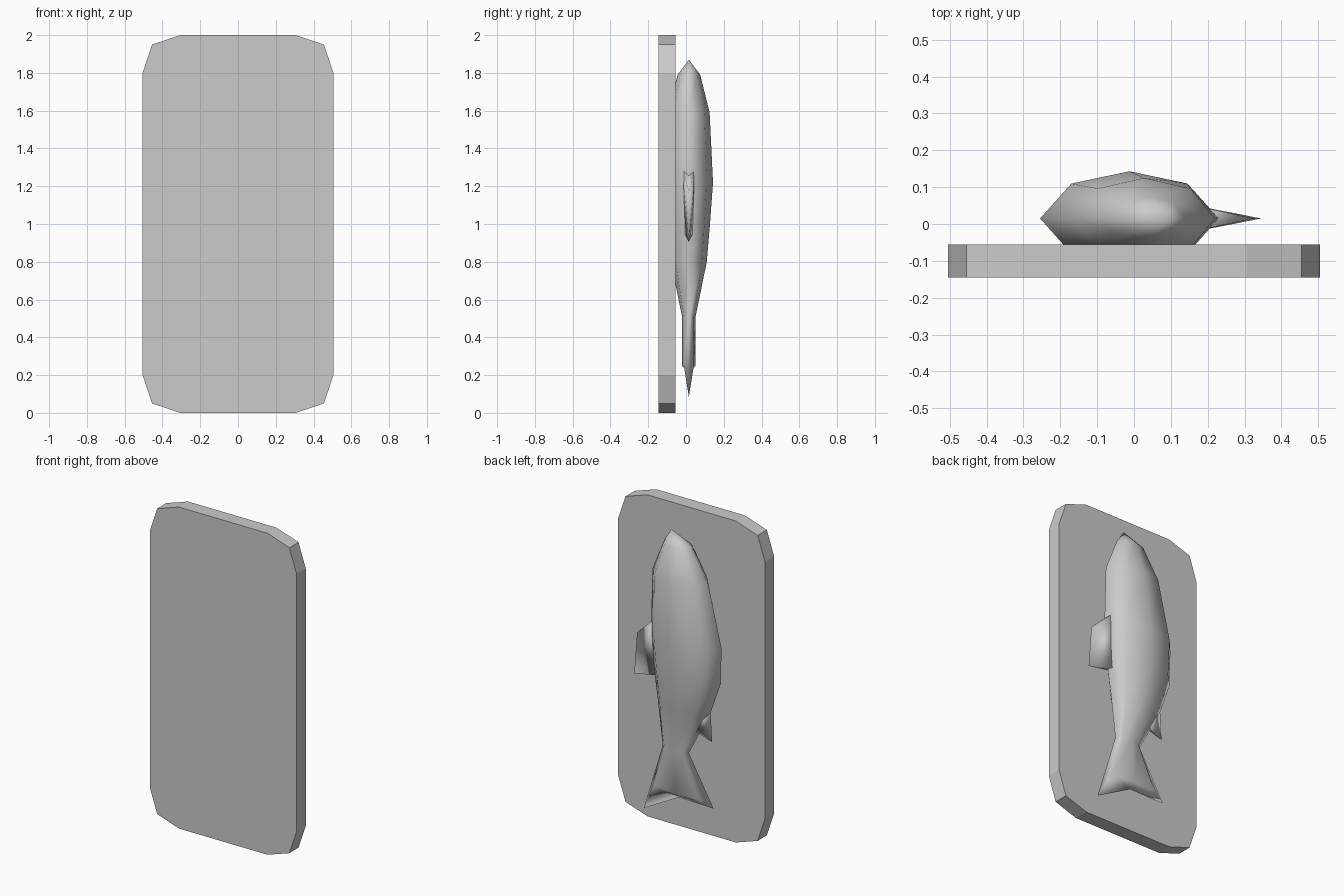
import bpy, bmesh

cube = bpy.data.objects.get("Cube")
if cube:
    bpy.data.objects.remove(cube, do_unlink=True)

GREY = (0.6, 0.6, 0.6, 1)
grey = bpy.data.materials.new("plain_grey")
grey.use_nodes = True
grey.diffuse_color = GREY
grey.node_tree.nodes["Principled BSDF"].inputs["Base Color"].default_value = GREY

MID_Y = 0.015  # centre plane of the fish


def finish(name, bm, smooth):
    bmesh.ops.recalc_face_normals(bm, faces=bm.faces)
    mesh = bpy.data.meshes.new(name)
    bm.to_mesh(mesh)
    bm.free()
    mesh.materials.append(grey)
    for poly in mesh.polygons:
        poly.use_smooth = smooth
    obj = bpy.data.objects.new(name, mesh)
    bpy.context.collection.objects.link(obj)
    return obj


# Backing board: slab with two-step clipped corners
corner = [(0.505, 0.8), (0.455, 0.95), (0.305, 1.0)]
outline = corner + [(-x, z) for x, z in reversed(corner)]
outline += [(-x, -z) for x, z in outline]
bm = bmesh.new()
board = bm.faces.new([bm.verts.new((x, -0.145, z + 1)) for x, z in outline])
side = bmesh.ops.extrude_face_region(bm, geom=[board])["geom"]
moved = [v for v in side if isinstance(v, bmesh.types.BMVert)]
bmesh.ops.translate(bm, verts=moved, vec=(0, 0.09, 0))
finish("backing_board", bm, False)

# Fish body: eight-sided rings of (z, low x, high x, half depth, low-x drop, high-x drop)
rings = [
    (1.79, -0.05, 0.14, 0.06, 0, 0),
    (1.59, -0.165, 0.22, 0.11, 0, 0),
    (1.22, -0.255, 0.23, 0.128, 0, 0),
    (1.0, -0.25, 0.215, 0.112, 0, 0),
    (0.8, -0.18, 0.185, 0.095, 0, 0),
    (0.51, -0.03, 0.15, 0.036, 0, 0),
    (0.25, -0.2, 0.28, 0.036, 0.04, 0.165),
]
section = [(-1, 0), (-0.65, 0.74), (0, 1), (0.65, 0.74),
           (1, 0), (0.65, -0.74), (0, -1), (-0.65, -0.74)]
bm = bmesh.new()
loops = []
for z, low, high, depth, low_drop, high_drop in rings:
    mid, half = (low + high) / 2, (high - low) / 2
    drop = {-1: low_drop, 1: high_drop}
    loops.append([bm.verts.new((mid + half * f, MID_Y + depth * d, z - drop.get(f, 0)))
                  for f, d in section])
nose = bm.verts.new((0.09, MID_Y, 1.87))
tail_notch = bm.verts.new((0.04, MID_Y, 0.215))
for i in range(8):
    j = (i + 1) % 8
    bm.faces.new((nose, loops[0][i], loops[0][j]))
    bm.faces.new((tail_notch, loops[-1][j], loops[-1][i]))
    for a, b in zip(loops, loops[1:]):
        bm.faces.new((a[i], b[i], b[j], a[j]))
finish("fish_body", bm, True)


# Fins: thick root buried in the body, thin outer tips
def fin(name, root, tips):
    bm = bmesh.new()
    for x, z, t in root:
        for s in (-t, t):
            bm.verts.new((x, MID_Y + s, z))
    for x, z in tips:
        bm.verts.new((x, MID_Y, z))
    bmesh.ops.convex_hull(bm, input=bm.verts)
    finish(name, bm, True)


fin("side_fin", [(0.14, 1.34, 0.04), (0.14, 0.955, 0.025)],
    [(0.326, 1.165), (0.346, 0.905)])
fin("rear_fin", [(-0.1, 0.84, 0.03), (-0.06, 0.68, 0.02)],
    [(-0.18, 0.8), (-0.19, 0.62)])
